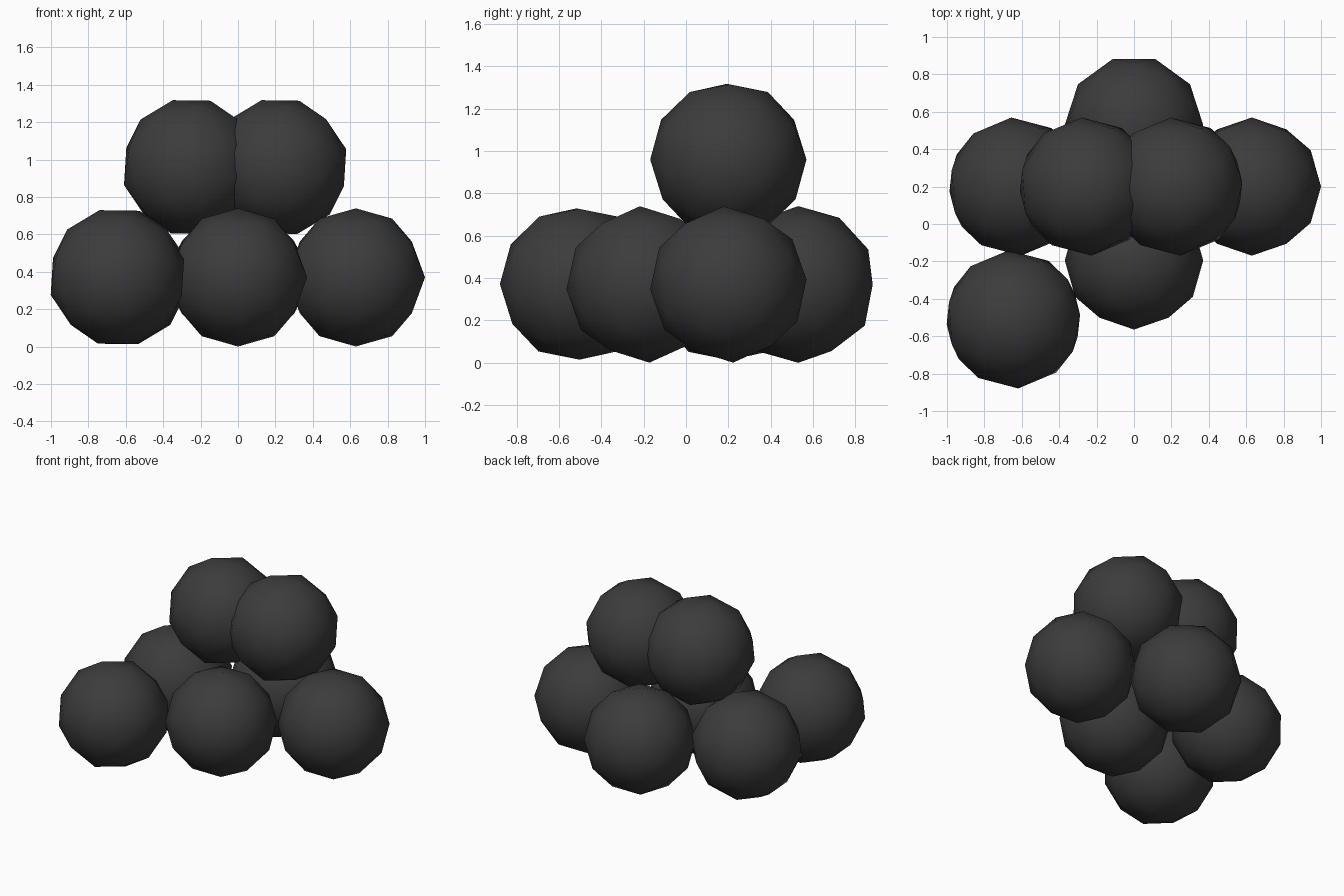
import bpy
import bmesh
from math import radians
from mathutils import Matrix, Vector

if "Cube" in bpy.data.objects:
    bpy.data.objects.remove(bpy.data.objects["Cube"])

RADIUS = 0.37

iron = bpy.data.materials.new("dark_iron")
iron.diffuse_color = (0.045, 0.045, 0.045, 1)
iron.use_nodes = True
iron.node_tree.nodes["Principled BSDF"].inputs["Base Color"].default_value = iron.diffuse_color


def rot(axis, degrees):
    return Matrix.Rotation(radians(degrees), 4, axis)


def ball(name, centre, turn):
    """A low-poly ball with smooth shading, turned and set in place."""
    bm = bmesh.new()
    bmesh.ops.create_icosphere(bm, subdivisions=2, radius=RADIUS,
                               matrix=turn @ rot('Z', 90))
    for f in bm.faces:
        f.smooth = True
    mesh = bpy.data.meshes.new(name)
    bm.to_mesh(mesh)
    bm.free()
    mesh.materials.append(iron)
    obj = bpy.data.objects.new(name, mesh)
    obj.location = Vector(centre)
    bpy.context.collection.objects.link(obj)


# The few ways the balls have rolled
upright = rot('X', 0)
level = rot('X', -58.28 + 3.5)
rolled = rot('Z', 4) @ rot('Y', -15) @ rot('X', -58.28)

# Bottom layer
ball("ball_back", (0, 0.53, 0.37), upright)
ball("ball_front", (0, -0.195, 0.37), level)
ball("ball_right", (0.63, 0.20, 0.37), level)
ball("ball_left", (-0.63, 0.20, 0.37), rolled)

# Loose ball at the front left
ball("ball_loose", (-0.645, -0.51, 0.372), rolled)

# Top pair
ball("ball_top_left", (-0.253, 0.20, 0.96), rolled)
ball("ball_top_right", (0.222, 0.20, 0.96), rolled)
